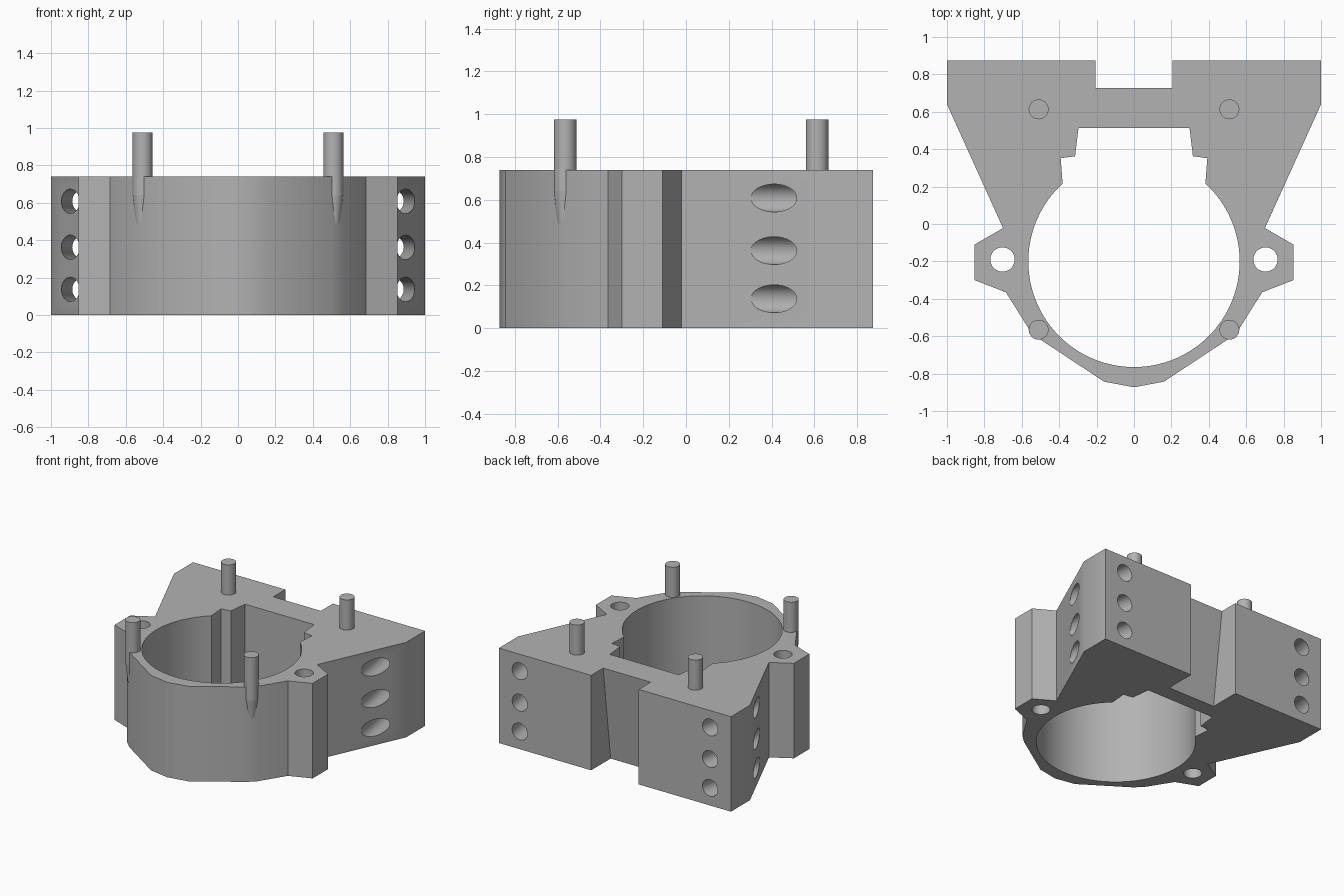
import bpy, bmesh
from math import radians, cos, sin
from mathutils import Vector

cube = bpy.data.objects.get("Cube")
if cube:
    bpy.data.objects.remove(cube, do_unlink=True)

HEIGHT = 0.74
grey = bpy.data.materials.new("plain grey")
grey.use_nodes = True
grey.diffuse_color = (0.45, 0.45, 0.45, 1)
grey.node_tree.nodes["Principled BSDF"].inputs["Base Color"].default_value = (0.45, 0.45, 0.45, 1)


def finish(bm, name):
    bmesh.ops.recalc_face_normals(bm, faces=bm.faces)
    mesh = bpy.data.meshes.new(name)
    bm.to_mesh(mesh)
    bm.free()
    obj = bpy.data.objects.new(name, mesh)
    bpy.context.collection.objects.link(obj)
    mesh.materials.append(grey)
    return obj


def mirrored(half):
    """Close a right-hand half profile by reflecting it across x = 0."""
    return half + [(-x, y) for x, y in reversed(half) if abs(x) > 1e-4]


def prism(name, profile, z0, z1, adjust=None):
    bm = bmesh.new()
    face = bm.faces.new([bm.verts.new((x, y, z0)) for x, y in profile])
    top = bmesh.ops.extrude_face_region(bm, geom=[face])["geom"]
    bmesh.ops.translate(bm, vec=(0, 0, z1 - z0),
                        verts=[g for g in top if isinstance(g, bmesh.types.BMVert)])
    if adjust:
        adjust(bm)
    return finish(bm, name)


def rod(name, start, end, r0, r1, sides=48):
    start, end = Vector(start), Vector(end)
    axis = end - start
    bm = bmesh.new()
    bmesh.ops.create_cone(bm, cap_ends=True, segments=sides, radius1=r0, radius2=r1, depth=axis.length)
    bmesh.ops.rotate(bm, verts=bm.verts, matrix=axis.to_track_quat("Z", "Y").to_matrix())
    bmesh.ops.translate(bm, verts=bm.verts, vec=(start + end) / 2)
    return finish(bm, name)


def smooth(obj):
    bpy.ops.object.select_all(action="DESELECT")
    obj.select_set(True)
    bpy.context.view_layer.objects.active = obj
    bpy.ops.object.shade_smooth_by_angle(angle=radians(30))


# Body outline; the rear notch gets deeper toward the bottom
def slope_notch(bm):
    for v in bm.verts:
        if abs(v.co.x) < 0.3 and 0.7 < v.co.y < 0.8 and v.co.z < 0.1:
            v.co.y = 0.635


outline = [(0, -0.873), (0.16, -0.843), (0.505, -0.615), (0.563, -0.56), (0.685, -0.365),
           (0.853, -0.30), (0.853, -0.11), (0.70, -0.022), (1, 0.64), (1, 0.875),
           (0.205, 0.875), (0.205, 0.727)]
body = prism("clamp_body", mirrored(outline), 0, HEIGHT, slope_notch)

# Round bore with a stepped slot at its back
arc = [radians(-90 + 137.5 * i / 44) for i in range(45)]
bore = [(0.565 * cos(a), -0.2 + 0.565 * sin(a)) for a in arc]
bore += [(0.392, 0.352), (0.315, 0.362), (0.297, 0.512)]
cutters = [prism("bore_cutter", mirrored(bore), -0.1, HEIGHT + 0.1)]

# Vertical lug holes and slightly splayed cross holes
for s in (-1, 1):
    cutters.append(rod("lug_hole_cutter", (s * 0.703, -0.19, -0.1), (s * 0.703, -0.19, 0.9), 0.065, 0.065))
    for z in (0.137, 0.362, 0.608):
        cutters.append(rod("cross_hole_cutter", (s * 0.929, 0.21, z), (s * 0.804, 0.975, z), 0.065, 0.065))

bpy.context.view_layer.objects.active = body
for cutter in cutters:
    cutter.hide_render = True
    mod = body.modifiers.new("cut", "BOOLEAN")
    mod.operation, mod.solver, mod.object = "DIFFERENCE", "EXACT", cutter
    bpy.ops.object.modifier_apply(modifier=mod.name)
    bpy.data.objects.remove(cutter, do_unlink=True)
smooth(body)

# Four locating pins; the front pair shows through the wall and tapers into it
for s, side in ((-1, "right"), (1, "left")):
    smooth(rod(f"rear_pin_{side}", (s * 0.51, 0.613, 0.5), (s * 0.51, 0.613, 0.975), 0.053, 0.053))
    front = (s * 0.51, -0.565)
    smooth(rod(f"front_pin_{side}", (*front, 0.64), (*front, 0.975), 0.053, 0.053))
    smooth(rod(f"front_pin_tip_{side}", (*front, 0.49), (*front, 0.64), 0.036, 0.053))
